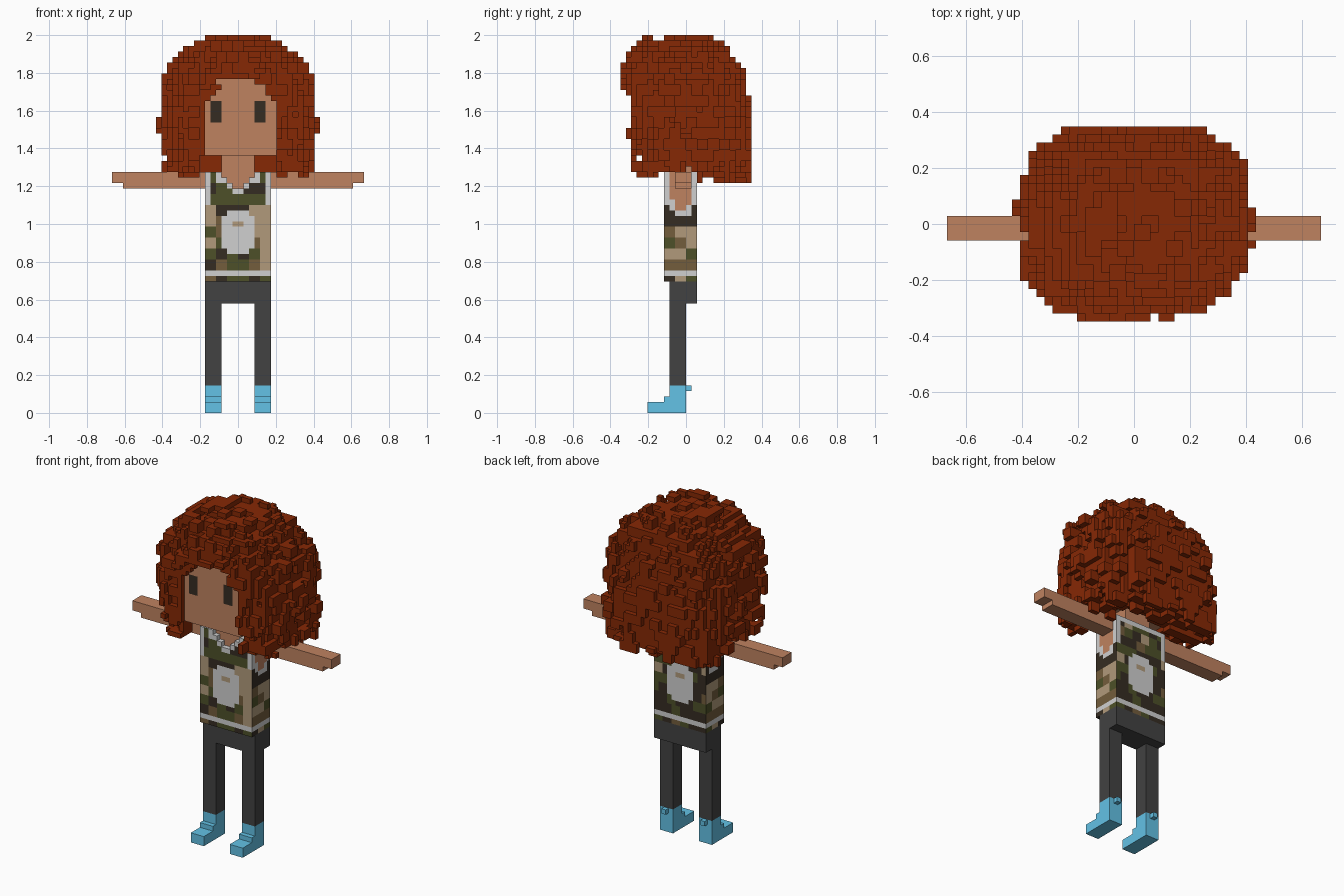
import bpy, bmesh, random
from mathutils import Vector

old = bpy.data.objects.get("Cube")
if old:
    bpy.data.objects.remove(old, do_unlink=True)

random.seed(7)
V = 2 / 69  # edge length of one small block


def linear(c):
    c /= 255
    return c / 12.92 if c <= 0.04045 else ((c + 0.055) / 1.055) ** 2.4


def material(name, *rgb):
    m = bpy.data.materials.new(name)
    m.use_nodes = True
    col = [linear(c) for c in rgb] + [1]
    m.diffuse_color = col
    m.node_tree.nodes["Principled BSDF"].inputs["Base Color"].default_value = col
    return m


HAIR = material("auburn hair", 134, 40, 5)
SKIN = material("skin", 191, 130, 96)
DARK = material("dark brown", 53, 44, 34)
OLIVE = material("olive", 77, 80, 40)
BROWN = material("mid brown", 115, 93, 60)
TAN = material("tan", 177, 154, 123)
TRIM = material("light grey trim", 208, 208, 208)
PANTS = material("charcoal", 66, 66, 66)
SHOE = material("sky blue", 99, 194, 230)
CAMO = {"K": DARK, "G": OLIVE, "B": BROWN, "T": TAN}


def block(x0, x1, y0, y1, z0, z1):
    """Set of grid cells in a box."""
    return {(x, y, z) for x in range(x0, x1) for y in range(y0, y1) for z in range(z0, z1)}


def mirror(cells):
    return {(-x - 1, y, z) for x, y, z in cells}


def neighbours(cell):
    """The six touching cells, each with its axis and direction."""
    for axis in range(3):
        for sign in (-1, 1):
            near = list(cell)
            near[axis] += sign
            yield tuple(near), axis, sign


def build(name, cells, paint, merge=True, hidden=()):
    """Skin the cells with outward faces; paint is a material or a rule (cell, normal)."""
    bm = bmesh.new()
    verts, mats = {}, []
    for cell in sorted(cells):
        for near, axis, sign in neighbours(cell):
            if near in cells or near in hidden:
                continue
            u, w = (axis + 1) % 3, (axis + 2) % 3
            ring = []
            for du, dw in ((0, 0), (1, 0), (1, 1), (0, 1))[::sign]:
                p = list(cell)
                p[axis] += sign > 0
                p[u] += du
                p[w] += dw
                key = tuple(p)
                if key not in verts:
                    verts[key] = bm.verts.new(Vector(key) * V)
                ring.append(verts[key])
            normal = [b - a for a, b in zip(cell, near)]
            mat = paint(cell, normal) if callable(paint) else paint
            if mat not in mats:
                mats.append(mat)
            bm.faces.new(ring).material_index = mats.index(mat)
    if merge:
        bmesh.ops.dissolve_limit(bm, angle_limit=0.01, verts=bm.verts[:], edges=bm.edges[:])
    mesh = bpy.data.meshes.new(name)
    bm.to_mesh(mesh)
    bm.free()
    for m in mats:
        mesh.materials.append(m)
    bpy.context.collection.objects.link(bpy.data.objects.new(name, mesh))


def pair(name, cells, paint):
    build("left_" + name, cells, paint)
    build("right_" + name, mirror(cells), paint)


# Shoes: stepped toe, ankle and heel tab
pair("shoe", block(3, 6, -7, 0, 0, 2) | block(3, 6, -4, 0, 2, 3)
     | block(3, 6, -3, 0, 3, 5) | block(4, 5, 0, 1, 4, 5), SHOE)

# Trousers
pair("trouser_leg", block(3, 6, -3, 0, 5, 20), PANTS)
build("hips", block(-6, 6, -3, 2, 20, 24), PANTS)

# Arms and neck
pair("arm", block(6, 23, -2, 1, 42, 44) | block(6, 21, -2, 1, 41, 42), SKIN)
build("neck", block(-3, 3, -3, 1, 44, 47), SKIN)

# Sleeveless top: scooped neckline cut from the front layer
NECK = [41, 42, 43, 44, 44, 44]
ARMHOLE = {-3: 39, -2: 37, -1: 37, 0: 38}
FRONT = ["GGGKKG", "KGGKKK", "GGGGGG", "TKKKTT", "TBGGTT",
         "GBGGTT", "TGKKBT", "GKGKGT", "KBGGBT", "BKGGKG"]
SIDE = ["KKK", "BTT", "GBT", "TTG", "BBB", "KTG"]
patches = {}


def off_centre(x):
    return x if x >= 0 else -x - 1


def back_camo(x, z):
    key = ((x + z // 4) // 2, z // 2)
    if key not in patches:
        patches[key] = CAMO[random.choice("KKKGGBT")]
    return patches[key]


def paint_top(cell, n):
    x, y, z = cell
    a = off_centre(x)
    if n[2]:
        return DARK if n[2] < 0 else SKIN if -4 < y < 1 else TRIM
    if z == 25:
        return TRIM
    if n[0]:
        if y not in ARMHOLE:
            if z >= 38:
                return TRIM
        elif z >= ARMHOLE[y]:
            return SKIN
        elif z >= ARMHOLE[y] - (2 if y in (-3, 0) else 1):
            return TRIM
        return CAMO[SIDE[max(35 - z, 0) // 2][(y + 4) // 2]]
    if n[1] < 0 and y == -3:
        return SKIN
    if a == 5 and z >= 38:
        return TRIM
    # plain light ring badge on chest and back
    if a < 3 and 29 <= z < 37 and not (a == 2 and z in (29, 36)):
        return TAN if a == 0 and z == 34 else TRIM
    if n[1] > 0:
        return TRIM if z == 43 else back_camo(x, z)
    if a < 4 and NECK[a] - (2 if a == 3 else 1) <= z < NECK[a]:
        return TRIM
    return CAMO[FRONT[(43 - z) // 2][(x + 6) // 2]]


top = {c for c in block(-6, 6, -4, 2, 24, 44)
       if c[1] > -4 or c[2] < NECK[off_centre(c[0])]}
build("camouflage_top", top, paint_top, merge=False)

# Head with eyes painted on the front faces
head = block(-7, 7, -9, 7, 47, 62)


def paint_head(cell, n):
    x, y, z = cell
    return DARK if n[1] < 0 and off_centre(x) in (3, 4) and 53 <= z < 57 else SKIN


build("head", head, paint_head, merge=False)

# Hair: rounded mass with random blocky curls and an opening for the face
curls = {}


def curl(x, y, z):
    shift = z // 2 % 2
    key = ((x + shift) // 2, (y + shift) // 2, z // 2)
    if key not in curls:
        curls[key] = random.choice((-0.2, 0.0, 0.2))
    return curls[key]


def in_hair(cell):
    x, y, z = cell
    bump = curl(x, y, z)
    px, py, pz = ((c + 0.5) * V for c in cell)
    # ragged lower edge, hollow around the neck
    drop = curl(x, y, 42)
    lowest = (42 if y >= 2 else 43 if y < -5 else 44) + (0 if drop > 0 else 1 if drop == 0 else 2)
    if z < lowest or (z < 47 and y < 5 and abs(px) < 0.19):
        return False
    dz = pz - 1.58
    lean = 0.01 - 0.12 * max(dz, 0) - 0.08 * min(dz, 0)
    size = (abs(px / 0.392) ** 2.5 + abs((py - lean) / 0.33) ** 3.5
            + abs(dz / (0.395 if dz > 0 else 0.62)) ** 2.5)
    if size > 1 + bump:
        return False
    # face opening with a ragged fringe
    if y < -9 and pz < 1.78:
        half = 0.195 - 2.4 * max(pz - 1.55, 0) ** 2
        if pz > 1.67:
            half += 0.15 * bump
        if abs(px - 0.012) < half:
            return False
    return True


# keep only curls that hang together with the main mass
loose = {c for c in block(-16, 16, -12, 12, 42, 69) if in_hair(c)} - head
hair, todo = set(), [(0, 0, 64)]
while todo:
    c = todo.pop()
    if c in loose and c not in hair:
        hair.add(c)
        todo += [near for near, axis, sign in neighbours(c)]
build("curly_hair", hair, HAIR, merge=False, hidden=head)
